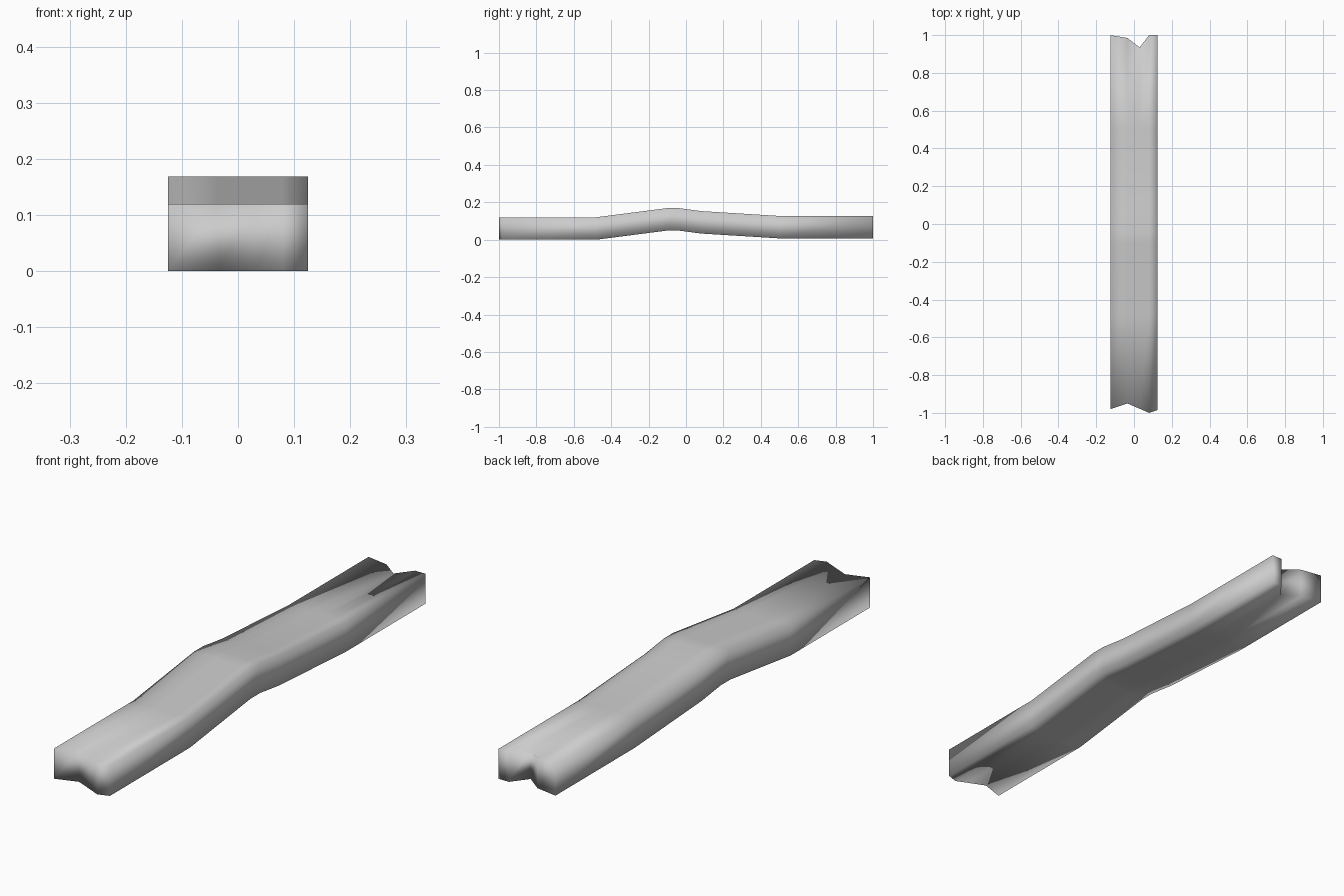
import bpy
import bmesh
from mathutils import Vector

cube = bpy.data.objects.get("Cube")
if cube:
    bpy.data.objects.remove(cube, do_unlink=True)

# Weathered grey wood
grey = bpy.data.materials.new("weathered_grey")
grey.use_nodes = True
colour = (0.6, 0.6, 0.6, 1)
grey.diffuse_color = colour
grey.node_tree.nodes["Principled BSDF"].inputs["Base Color"].default_value = colour

THICKNESS = 0.12
# Lengthwise strips: x, front end y, back end y (jagged broken ends)
strips = [(-0.125, -0.98, 1.0), (-0.035, -0.95, 0.985), (0.03, -0.978, 0.935),
          (0.08, -1.0, 1.0), (0.125, -0.985, 1.0)]
# Warped underside: y, z of each bend
bends = [(-0.48, 0), (-0.1, 0.049), (-0.04, 0.049), (0.08, 0.033), (0.5, 0.007)]

# Underside grid of the plank
bm = bmesh.new()
columns = []
for x, front, back in strips:
    path = [(front, bends[0][1])] + bends + [(back, bends[-1][1])]
    columns.append([bm.verts.new((x, y, z)) for y, z in path])
for left, right in zip(columns, columns[1:]):
    for i in range(len(left) - 1):
        bm.faces.new((left[i], right[i], right[i + 1], left[i + 1]))

# Raise it to full thickness
raised = bmesh.ops.extrude_face_region(bm, geom=bm.faces[:], use_keep_orig=True)
top = [v for v in raised["geom"] if isinstance(v, bmesh.types.BMVert)]
bmesh.ops.translate(bm, verts=top, vec=Vector((0, 0, THICKNESS)))
bmesh.ops.recalc_face_normals(bm, faces=bm.faces)
for face in bm.faces:
    face.smooth = True

mesh = bpy.data.meshes.new("plank")
bm.to_mesh(mesh)
bm.free()
mesh.materials.append(grey)
plank = bpy.data.objects.new("plank", mesh)
bpy.context.collection.objects.link(plank)
